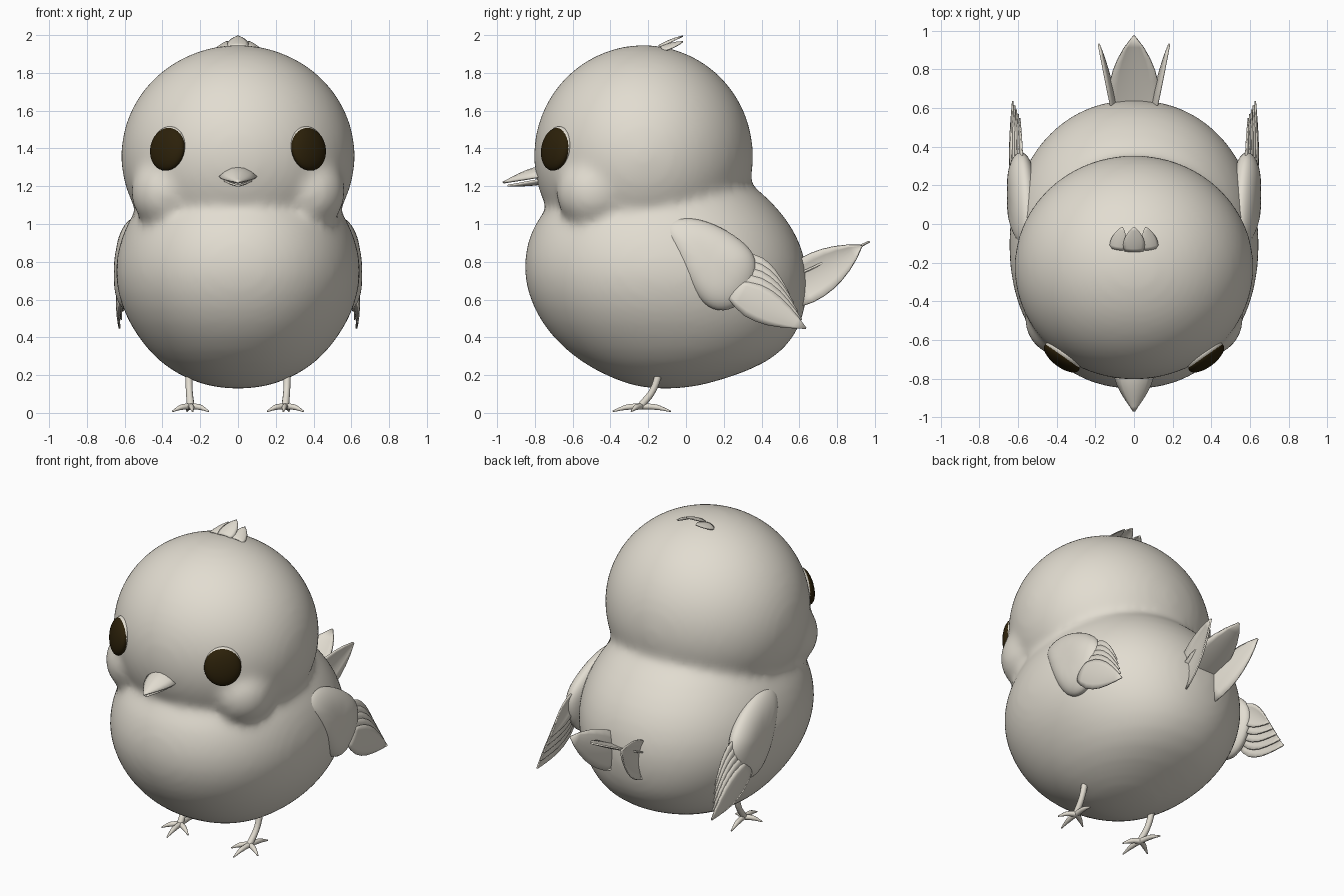
import bpy, bmesh, math
from mathutils import Matrix, Vector

cube = bpy.data.objects.get("Cube")
if cube:
    bpy.data.objects.remove(cube)


def material(name, rgb):
    m = bpy.data.materials.new(name)
    m.use_nodes = True
    m.diffuse_color = (*rgb, 1)
    m.node_tree.nodes["Principled BSDF"].inputs["Base Color"].default_value = (*rgb, 1)
    return m


CREAM = material("warm_cream", (0.76, 0.72, 0.635))
BROWN = material("dark_brown", (0.025, 0.015, 0.003))


def finish(name, bm, mat, mirror=False):
    bmesh.ops.recalc_face_normals(bm, faces=bm.faces)
    for f in bm.faces:
        f.smooth = True
    mesh = bpy.data.meshes.new(name)
    bm.to_mesh(mesh)
    bm.free()
    mesh.materials.append(mat)
    ob = bpy.data.objects.new(name, mesh)
    bpy.context.collection.objects.link(ob)
    if mirror:
        ob.modifiers.new("mirror", 'MIRROR').use_mirror_merge = False
    return ob


def ellipsoid(bm, centre, radii, turn=Matrix(), segs=32):
    m = Matrix.Translation(centre) @ turn @ Matrix.Diagonal((*radii, 1))
    bmesh.ops.create_uvsphere(bm, u_segments=segs, v_segments=segs // 2, radius=1, matrix=m)


FEATHER = (.5, .82, 1, 1, .88, .65, .36, .03)
TAIL = (.85, .97, 1, .95, .83, .64, .38, .03)
BEAK = (1, .96, .87, .74, .58, .4, .2, .02)


def leaf(bm, base, tip, side, half, cup, widths):
    """Cupped blade running from base to tip, spread along side."""
    base, tip, side = Vector(base), Vector(tip), Vector(side).normalized()
    up = side.cross(tip - base).normalized()
    rows = []
    for i, w in enumerate(widths):
        mid = base.lerp(tip, i / (len(widths) - 1))
        rows.append([bm.verts.new(mid + side * half * w * s / 3 + up * cup * w * (1 - s * s / 9))
                     for s in range(-3, 4)])
    for a, b in zip(rows, rows[1:]):
        for j in range(6):
            bm.faces.new((a[j], a[j + 1], b[j + 1], b[j]))


def blades(name, specs, thick, mirror=False, widths=FEATHER):
    bm = bmesh.new()
    for spec in specs:
        leaf(bm, *spec, widths)
    ob = finish(name, bm, CREAM, mirror)
    sol = ob.modifiers.new("thickness", 'SOLIDIFY')
    sol.thickness, sol.offset = thick, 0
    return ob


# Body: rounded rings (height, front, back, half width) fused with head and cheeks
RINGS = [(.125, -.22, .0, .1), (.175, -.38, .2, .27), (.265, -.56, .45, .42),
         (.40, -.715, .585, .535), (.55, -.815, .64, .62), (.73, -.87, .655, .662),
         (.90, -.85, .615, .635), (1.05, -.785, .525, .57), (1.2, -.62, .375, .45),
         (1.3, -.45, .2, .3)]


def rounded(v):
    return math.copysign(abs(v) ** .94, v)


bm = bmesh.new()
loops = []
for z, front, back, half in RINGS:
    loops.append([bm.verts.new((half * rounded(math.cos(a)),
                                (front + back) / 2 + (back - front) / 2 * rounded(math.sin(a)), z))
                  for a in (k * math.tau / 32 for k in range(32))])
for a, b in zip(loops, loops[1:]):
    for k in range(32):
        n = (k + 1) % 32
        bm.faces.new((a[k], a[n], b[n], b[k]))
bm.faces.new(loops[0][::-1])
bm.faces.new(loops[-1])
ellipsoid(bm, (0, -.225, 1.36), (.627, .588, .591))
for s in (-1, 1):
    ellipsoid(bm, (s * .375, -.485, 1.17), (.195, .205, .205))
body = finish("body_and_head", bm, CREAM)
body.modifiers.new("round", 'SUBSURF').levels = 1
body.modifiers["round"].render_levels = 1
remesh = body.modifiers.new("fuse", 'REMESH')
remesh.mode, remesh.voxel_size, remesh.use_smooth_shade = 'VOXEL', .022, True
smooth = body.modifiers.new("soften", 'SMOOTH')
smooth.factor, smooth.iterations = .5, 22

# Eyes with thin lids peeking out above them
turn = Matrix.Rotation(math.radians(37), 4, 'Z') @ Matrix.Rotation(math.radians(-9), 4, 'X')
bm = bmesh.new()
ellipsoid(bm, (.374, -.692, 1.396), (.11, .045, .115), turn)
finish("eyes", bm, BROWN, True)
bm = bmesh.new()
ellipsoid(bm, (.37, -.683, 1.403), (.108, .04, .115), turn)
finish("eyelids", bm, CREAM, True)

# Beak
blades("upper_beak", [((0, -.77, 1.25), (0, -.968, 1.218), (-1, 0, 0), .1, .05)], .012, widths=BEAK)
blades("lower_beak", [((0, -.77, 1.235), (0, -.945, 1.203), (1, 0, 0), .075, .022)], .01, widths=BEAK)

# Crest
blades("crest_middle", [((0, -.14, 1.935), (0, -.015, 1.995), (1, 0, 0), .055, .012)], .006, widths=TAIL)
blades("crest_sides", [((.09, -.13, 1.925), (.06, -.015, 1.965), (1, .2, -.3), .042, .01)], .006, True, TAIL)

# Tail
blades("tail_middle", [((0, .56, .72), (0, .972, .908), (1, 0, 0), .13, -.015)], .01, widths=TAIL)
blades("tail_sides", [((.105, .56, .65), (.183, .93, .885), (-.08, -.54, .84), .118, .025)], .01, True, TAIL)

# Wing arm: pillow shape over a side outline
OUTLINE = [(-.14, 1.01), (-.01, 1.05), (.15, 1.01), (.3, .92), (.39, .82), (.37, .67),
           (.28, .55), (.17, .525), (.07, .58), (-.03, .74), (-.1, .9)]
bm = bmesh.new()


def wing_ring(scale, puff):
    ring = []
    for y, z in OUTLINE:
        y, z = .13 + (y - .13) * scale, .8 + (z - .8) * scale
        ring.append(bm.verts.new((.588 - .17 * max(0, z - .8) + puff, y, z)))
    return ring


edge = wing_ring(1.04, 0)
for side in (-1, 1):
    rings = [edge, wing_ring(.85, side * .05), wing_ring(.45, side * .075)]
    for a, b in zip(rings, rings[1:]):
        for k in range(len(a)):
            n = (k + 1) % len(a)
            bm.faces.new((a[k], a[n], b[n], b[k]))
    bm.faces.new(rings[-1])
arm = finish("wing_arms", bm, CREAM, True)
arm.modifiers.new("round", 'SUBSURF').levels = 2

# Wing feathers, layered inward from the lowest
specs = []
for i in range(5):
    specs.append(((.632 - .014 * i, .24 + .015 * i, .655 + .04 * i),
                  (.627 - .009 * i, .635 - .022 * i, .448 + .045 * i),
                  (0, .48, .87), .092 - .006 * i, -.012))
blades("wing_feathers", specs, .008, True)


# Legs and toes: tapered tubes
def tube(name, points):
    curve = bpy.data.curves.new(name, 'CURVE')
    curve.dimensions = '3D'
    curve.bevel_depth, curve.bevel_resolution, curve.use_fill_caps = 1, 3, True
    sp = curve.splines.new('BEZIER')
    sp.bezier_points.add(len(points) - 1)
    for p, (x, y, z, r) in zip(sp.bezier_points, points):
        p.co, p.radius = (x, y, z), r
        p.handle_left_type = p.handle_right_type = 'AUTO'
    sp.resolution_u = 6
    ob = bpy.data.objects.new(name, curve)
    bpy.context.collection.objects.link(ob)
    curve.materials.append(CREAM)
    bpy.ops.object.select_all(action='DESELECT')
    ob.select_set(True)
    bpy.context.view_layer.objects.active = ob
    bpy.ops.object.convert(target='MESH')
    bpy.ops.object.shade_smooth()


TOES = {"inner": (.155, -.29), "middle": (.24, -.388), "outer": (.347, -.29), "back": (.27, -.08)}
for label, s in (("left", 1), ("right", -1)):
    tube(label + "_leg", [(s * .26, -.14, .22, .02), (s * .258, -.175, .12, .018), (s * .25, -.24, .035, .02)])
    for toe, (x, y) in TOES.items():
        tube(f"{label}_{toe}_toe", [(s * .25, -.235, .035, .017),
                                    (s * (.25 + x) / 2, (y - .235) / 2, .03, .015),
                                    (s * x, y, .008, .004)])
